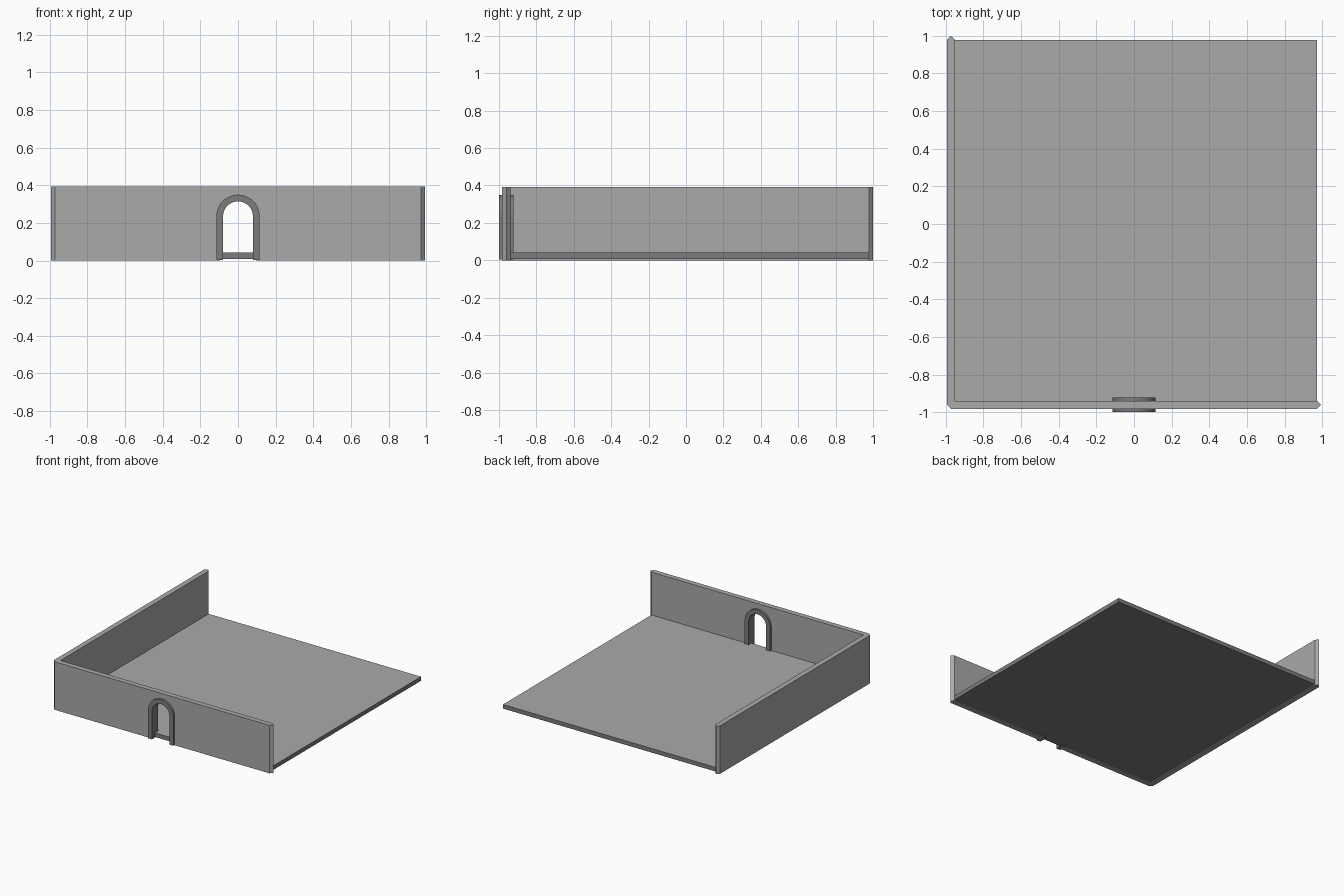
import bpy
import bmesh
import math

if "Cube" in bpy.data.objects:
    bpy.data.objects.remove(bpy.data.objects["Cube"])


def make_material(name, grey):
    mat = bpy.data.materials.new(name)
    mat.use_nodes = True
    colour = (grey, grey, grey, 1)
    mat.diffuse_color = colour
    mat.node_tree.nodes["Principled BSDF"].inputs["Base Color"].default_value = colour
    return mat


light = make_material("light grey", 0.40)
dark = make_material("dark grey", 0.20)


def prism(name, outline, offset, mats):
    """Closed solid from an outline of 3D points pushed along an offset."""
    bm = bmesh.new()
    face = bm.faces.new([bm.verts.new(p) for p in outline])
    moved = bmesh.ops.extrude_face_region(bm, geom=[face])["geom"]
    verts = [g for g in moved if isinstance(g, bmesh.types.BMVert)]
    bmesh.ops.translate(bm, verts=verts, vec=offset)
    bmesh.ops.recalc_face_normals(bm, faces=bm.faces)
    mesh = bpy.data.meshes.new(name)
    bm.to_mesh(mesh)
    bm.free()
    for mat in mats:
        mesh.materials.append(mat)
    obj = bpy.data.objects.new(name, mesh)
    bpy.context.collection.objects.link(obj)
    return obj


def arch(radius, spring, bottom, y, segments=24):
    """Round-headed doorway path from right foot to left foot."""
    curve = [(radius * math.cos(math.pi * i / segments), y,
              spring + radius * math.sin(math.pi * i / segments))
             for i in range(segments + 1)]
    return [(radius, y, bottom)] + curve + [(-radius, y, bottom)]


# Wall centre lines and half thickness
X, Y, H = 0.972, 0.961, 0.0215
BACK = 1 - H
SPRING = 0.235

# L-shaped wall with pointed ends and a bevelled corner
plan = [(-X - H, -Y), (-X, -Y - H), (X, -Y - H), (X + H, -Y), (X, -Y + H),
        (-X + H, -Y + H), (-X + H, BACK), (-X, 1), (-X - H, BACK)]
walls = prism("walls", [(x, y, 0) for x, y in plan], (0, 0, 0.393), [light])

# Doorway opening
cutter = prism("doorway_cutter", arch(0.095, SPRING, -0.1, -1.1), (0, 0.25, 0), [light])
cutter.hide_render = True
cut = walls.modifiers.new("doorway", "BOOLEAN")
cut.operation = "DIFFERENCE"
cut.solver = "EXACT"
cut.object = cutter
graph = bpy.context.evaluated_depsgraph_get()
walls_mesh = bpy.data.meshes.new_from_object(walls.evaluated_get(graph))
walls.modifiers.clear()
walls.data = walls_mesh
bpy.data.objects.remove(cutter)

# Arched door frame
outline = arch(0.115, SPRING, 0.003, -1) + arch(0.079, SPRING, 0.003, -1)[::-1]
frame = prism("door_frame", outline, (0, 0.077, 0), [dark])
for poly in frame.data.polygons:
    poly.use_smooth = abs(poly.normal.y) < 0.5
bpy.ops.object.select_all(action="DESELECT")
frame.select_set(True)
bpy.context.view_layer.objects.active = frame
bpy.ops.object.shade_smooth_by_angle(angle=math.radians(30))

# Floor slab with a light top and dark edges
corners = [(-X, -Y, 0.008), (X, -Y, 0.008), (X, BACK, 0.008), (-X, BACK, 0.008)]
floor = prism("floor", corners, (0, 0, 0.034), [light, dark])
for poly in floor.data.polygons:
    poly.material_index = 0 if poly.normal.z > 0.5 else 1
